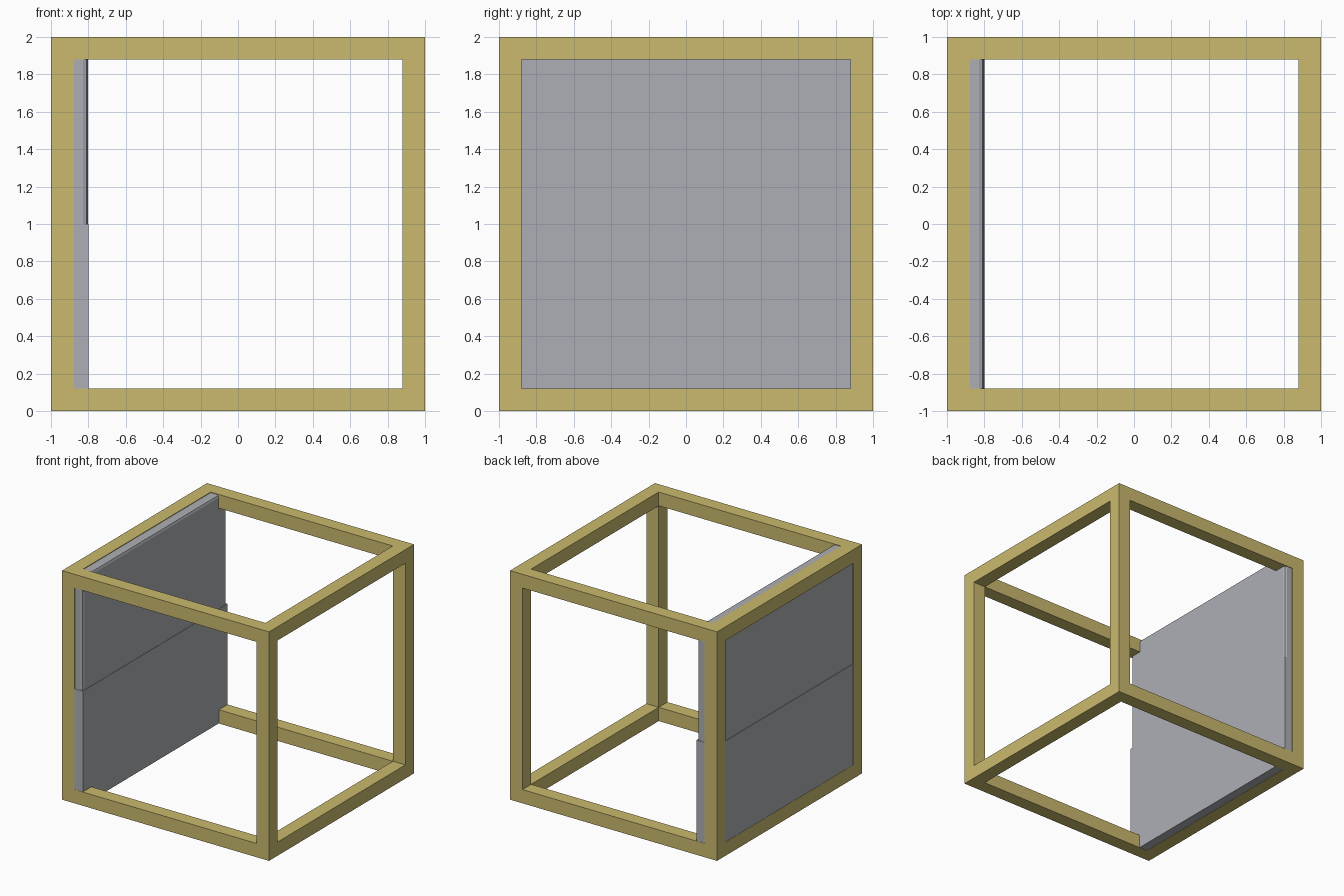
import bpy, bmesh

if "Cube" in bpy.data.objects:
    bpy.data.objects.remove(bpy.data.objects["Cube"])


def material(name, rgb):
    m = bpy.data.materials.new(name)
    m.diffuse_color = (*rgb, 1)
    m.use_nodes = True
    m.node_tree.nodes["Principled BSDF"].inputs["Base Color"].default_value = m.diffuse_color
    return m


WOOD = material("tan_wood", (0.59, 0.49, 0.155))
GREY = material("grey_panel", (0.42, 0.43, 0.46))


def add_box(bm, lo, hi):
    verts = bmesh.ops.create_cube(bm, size=1)["verts"]
    for v in verts:
        for i in range(3):
            v.co[i] = (lo[i] + hi[i]) / 2 + v.co[i] * (hi[i] - lo[i])


def finish(bm, name, mat):
    me = bpy.data.meshes.new(name)
    bm.to_mesh(me)
    bm.free()
    me.materials.append(mat)
    ob = bpy.data.objects.new(name, me)
    bpy.context.collection.objects.link(ob)
    return ob


T = 0.12       # bar thickness
I = 1 - T      # inner half width

# Open cube frame: four posts, then rails between them
bm = bmesh.new()
for a in (-1, I):
    for b in (-1, I):
        add_box(bm, (a, b, 0), (a + T, b + T, 2))
        add_box(bm, (-I, a, b + 1), (I, a + T, b + 1 + T))
        add_box(bm, (a, -I, b + 1), (a + T, I, b + 1 + T))
finish(bm, "cube_frame", WOOD)

# Lower half of the side wall, square edged
bm = bmesh.new()
add_box(bm, (-0.998, -0.998, 0.002), (-0.8, 0.998, 1))
finish(bm, "lower_panel", GREY)

# Upper half of the side wall, edges rounded except along the joint
bm = bmesh.new()
add_box(bm, (-0.993, -0.995, 1), (-0.803, 0.995, 1.995))
edges = [e for e in bm.edges if max(v.co.z for v in e.verts) > 1.5]
bmesh.ops.bevel(bm, geom=edges, offset=0.025, segments=2, profile=0.5,
                affect='EDGES')
finish(bm, "upper_panel", GREY)
